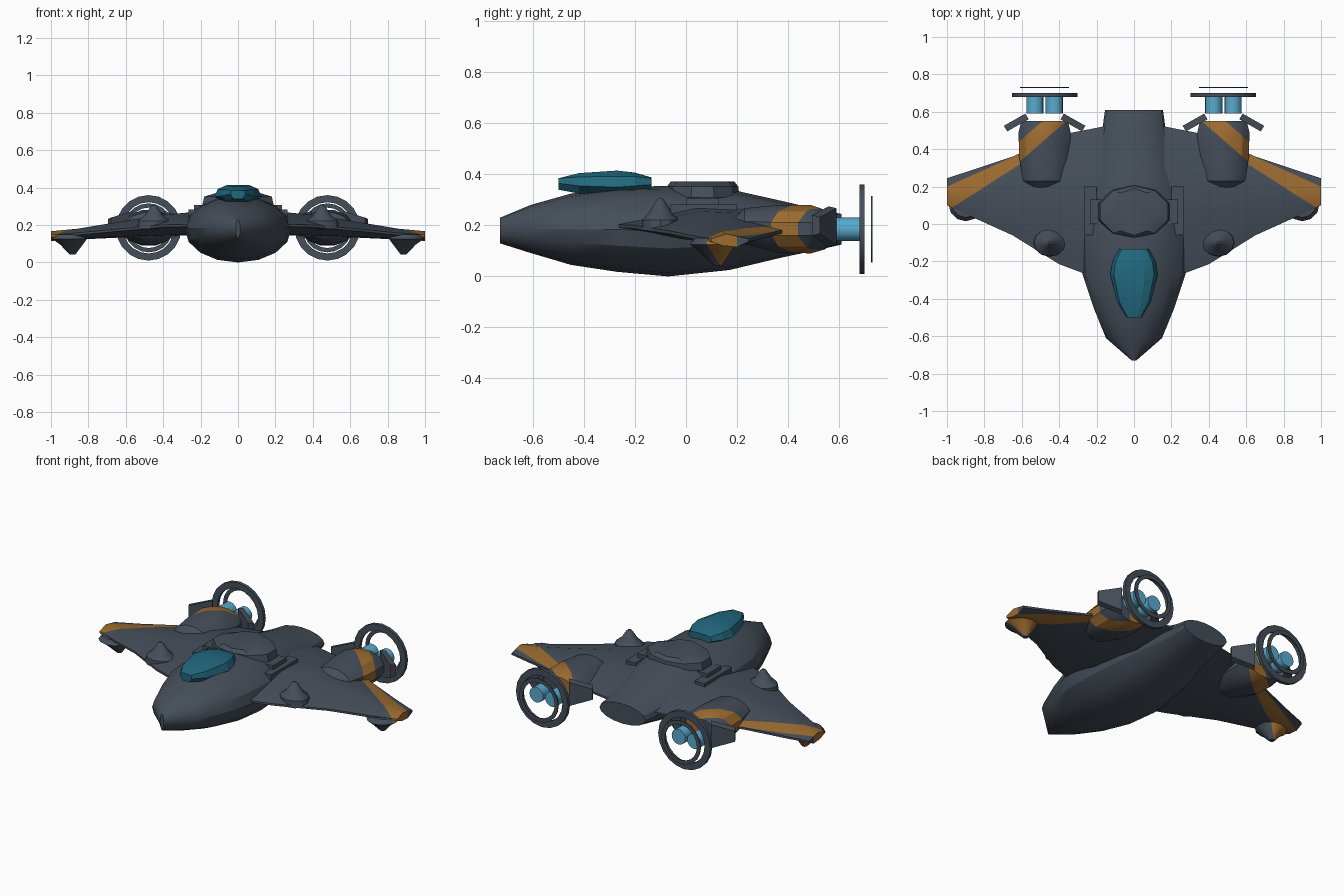
import bpy, bmesh, math
from mathutils import Vector

if "Cube" in bpy.data.objects:
    bpy.data.objects.remove(bpy.data.objects["Cube"])


def material(name, rgb):
    m = bpy.data.materials.new(name)
    m.use_nodes = True
    m.diffuse_color = (*rgb, 1)
    m.node_tree.nodes["Principled BSDF"].inputs["Base Color"].default_value = (*rgb, 1)
    return m


HULL = material("slate hull", (0.060, 0.077, 0.102))
ORANGE = material("orange stripe", (0.34, 0.15, 0.03))
CANOPY = material("teal glass", (0.015, 0.14, 0.21))
GLOW = material("light blue thruster", (0.10, 0.40, 0.62))


def loft(name, rings, mat=HULL, mirror=False, closed=False, stripe=None, angle=28):
    """Skin a list of equal-length point rings; optionally paint a stripe and mirror in x."""
    bm = bmesh.new()
    vs = [[bm.verts.new(p) for p in r] for r in rings]
    n = len(vs[0])
    pairs = list(zip(vs, vs[1:])) + ([(vs[-1], vs[0])] if closed else [])
    for a, b in pairs:
        for i in range(n):
            j = (i + 1) % n
            bm.faces.new((a[i], a[j], b[j], b[i]))
    if not closed:
        bm.faces.new(vs[0])
        bm.faces.new(vs[-1])
    bmesh.ops.remove_doubles(bm, verts=bm.verts, dist=0.0005)
    if stripe:
        # Cut along the two stripe edges y + k*x = c, then colour between them
        low, high, x_min = stripe
        for k, c in (low, high):
            bmesh.ops.bisect_plane(bm, geom=bm.verts[:] + bm.edges[:] + bm.faces[:],
                                   plane_co=(0, c, 0), plane_no=Vector((k, 1, 0)).normalized())
        for f in bm.faces:
            p = f.calc_center_median()
            if p.x > x_min and p.y + low[0] * p.x > low[1] and p.y + high[0] * p.x < high[1]:
                f.material_index = 1
    bmesh.ops.recalc_face_normals(bm, faces=bm.faces)
    me = bpy.data.meshes.new(name)
    bm.to_mesh(me)
    bm.free()
    me.materials.append(mat)
    if stripe:
        me.materials.append(ORANGE)
    me.shade_smooth()
    me.set_sharp_from_angle(angle=math.radians(angle))
    ob = bpy.data.objects.new(name, me)
    bpy.context.collection.objects.link(ob)
    if mirror:
        ob.modifiers.new("Mirror", 'MIRROR').use_axis = (True, False, False)
    return ob


def oval_y(y, rx, z0, z1, x=0, n=16, turn=0.0):
    """Oval ring facing along y between heights z0 and z1."""
    zc, rz = (z0 + z1) / 2, (z1 - z0) / 2
    ang = [2 * math.pi * (i + turn) / n for i in range(n)]
    return [(x + rx * math.cos(a), y, zc + rz * math.sin(a)) for a in ang]


def oval_z(z, rx, ry, x=0, y=0, n=12, turn=0.0):
    """Oval ring lying flat at height z."""
    ang = [2 * math.pi * (i + turn) / n for i in range(n)]
    return [(x + rx * math.cos(a), y + ry * math.sin(a), z) for a in ang]


# Fuselage: y, half width, bottom, top
body = [(-0.73, 0.012, 0.13, 0.23), (-0.61, 0.15, 0.092, 0.28), (-0.45, 0.215, 0.045, 0.325),
        (-0.27, 0.275, 0.018, 0.35), (-0.07, 0.285, 0.0, 0.355), (0.17, 0.25, 0.025, 0.342),
        (0.38, 0.195, 0.075, 0.295), (0.50, 0.17, 0.1, 0.267), (0.61, 0.155, 0.125, 0.245)]
loft("fuselage", [oval_y(*s) for s in body])

# Canopy: y, half width, belt height, bottom, top
glass = [(-0.50, 0.04, 0.365, 0.34, 0.385), (-0.42, 0.09, 0.355, 0.325, 0.405),
         (-0.27, 0.127, 0.35, 0.325, 0.415), (-0.20, 0.115, 0.355, 0.33, 0.407),
         (-0.135, 0.08, 0.36, 0.34, 0.388)]
loft("canopy", [[(-w, y, b), (-w * 0.85, y, (b + t) / 2 + 0.01), (-w * 0.45, y, t), (w * 0.45, y, t),
                 (w * 0.85, y, (b + t) / 2 + 0.01), (w, y, b), (w * 0.6, y, lo), (-w * 0.6, y, lo)]
                for y, w, b, lo, t in glass], CANOPY, angle=15)

# Raised dorsal plate and small wing root panels
loft("dorsal_plate", [oval_z(0.31, 0.2, 0.145, y=0.065, n=10, turn=0.5),
                      oval_z(0.352, 0.19, 0.14, y=0.065, n=10, turn=0.5),
                      oval_z(0.372, 0.12, 0.125, y=0.065, n=10, turn=0.5)])


def slab(name, x0, x1, y0, y1, z0, z1, **kw):
    return loft(name, [[(x0, y0, z), (x1, y0, z), (x1, y1, z), (x0, y1, z)] for z in (z0, z1)], **kw)


slab("upper_root_panel", 0.17, 0.235, 0.0, 0.13, 0.27, 0.306, mirror=True)
slab("lower_root_panel", 0.2, 0.265, -0.06, 0.2, 0.24, 0.282, mirror=True)

# Wings: x, leading y, trailing y, edge height, top, bottom
wing = [(0.12, -0.32, 0.53, 0.20, 0.28, 0.15), (0.40, -0.215, 0.475, 0.195, 0.255, 0.14),
        (0.65, -0.06, 0.36, 0.172, 0.215, 0.132), (0.86, 0.035, 0.29, 0.152, 0.18, 0.122),
        (1.0, 0.10, 0.245, 0.142, 0.167, 0.115)]


def airfoil(x, le, te, ze, zt, zb):
    at = lambda t: le + (te - le) * t
    return [(x, le, ze - 0.006), (x, le, ze + 0.006), (x, at(0.4), zt), (x, at(0.72), zt - 0.01),
            (x, te, ze + 0.006), (x, te, ze - 0.006), (x, at(0.7), zb), (x, at(0.3), zb + 0.005)]


wing_stripe = ((0.64, 0.71), (0.45, 0.65), 0.5)
loft("wing", [airfoil(*s) for s in wing], mirror=True, stripe=wing_stripe)

# Pods hanging under the wing tips
loft("wingtip_pod", [oval_z(0.15, 0.075, 0.075, 0.9, 0.11), oval_z(0.125, 0.092, 0.09, 0.9, 0.105),
                     oval_z(0.095, 0.06, 0.06, 0.89, 0.115), oval_z(0.043, 0.016, 0.016, 0.885, 0.125)],
     mirror=True, stripe=wing_stripe)

# Cone turrets on top of the wings
loft("wing_cone", [oval_z(0.18, 0.088, 0.075, 0.45, -0.10), oval_z(0.222, 0.085, 0.072, 0.45, -0.10),
                   oval_z(0.25, 0.05, 0.045, 0.45, -0.10), oval_z(0.295, 0.02, 0.018, 0.45, -0.10),
                   oval_z(0.306, 0.008, 0.008, 0.45, -0.10)], mirror=True)

# Engine nacelles: y, half width, bottom, top
ENG_X, ENG_Z = 0.478, 0.185
nacelle = [(0.195, 0.07, 0.16, 0.235), (0.23, 0.115, 0.125, 0.27), (0.36, 0.137, 0.09, 0.283),
           (0.49, 0.14, 0.087, 0.283), (0.55, 0.125, 0.105, 0.262)]
loft("engine_nacelle", [oval_y(y, w * 1.03, b, t, ENG_X, 12, 0.5) for y, w, b, t in nacelle],
     mirror=True, stripe=((0.87, 0.865), (0.87, 0.975), 0))

# Slanted flaps either side of each nacelle exhaust
for side, label in ((1, "outer"), (-1, "inner")):
    def flap_end(dx, y, z0, z1):
        x = ENG_X + side * dx
        return [(x, y, z0), (x, y, z1), (x + side * 0.018, y + 0.03, z1 - 0.008),
                (x + side * 0.018, y + 0.03, z0 + 0.008)]
    loft(label + "_exhaust_flap", [flap_end(0.085, 0.56, 0.115, 0.275),
                                   flap_end(0.20, 0.495, 0.16, 0.24)], mirror=True)

# Paired thruster cylinders
for dx, label in ((-0.052, "inner"), (0.052, "outer")):
    loft(label + "_thruster", [oval_y(y, 0.046, ENG_Z - 0.046, ENG_Z + 0.046, ENG_X + dx, 16)
                               for y in (0.59, 0.68)], GLOW, mirror=True)


# Exhaust rings
def hoop(name, y0, y1, outer, inner):
    corners = ((y0, outer), (y1, outer), (y1, inner), (y0, inner))
    loft(name, [oval_y(y, r, ENG_Z - r, ENG_Z + r, ENG_X, 20) for y, r in corners],
         mirror=True, closed=True)


hoop("large_exhaust_ring", 0.68, 0.70, 0.175, 0.137)
hoop("small_exhaust_ring", 0.726, 0.732, 0.131, 0.108)
